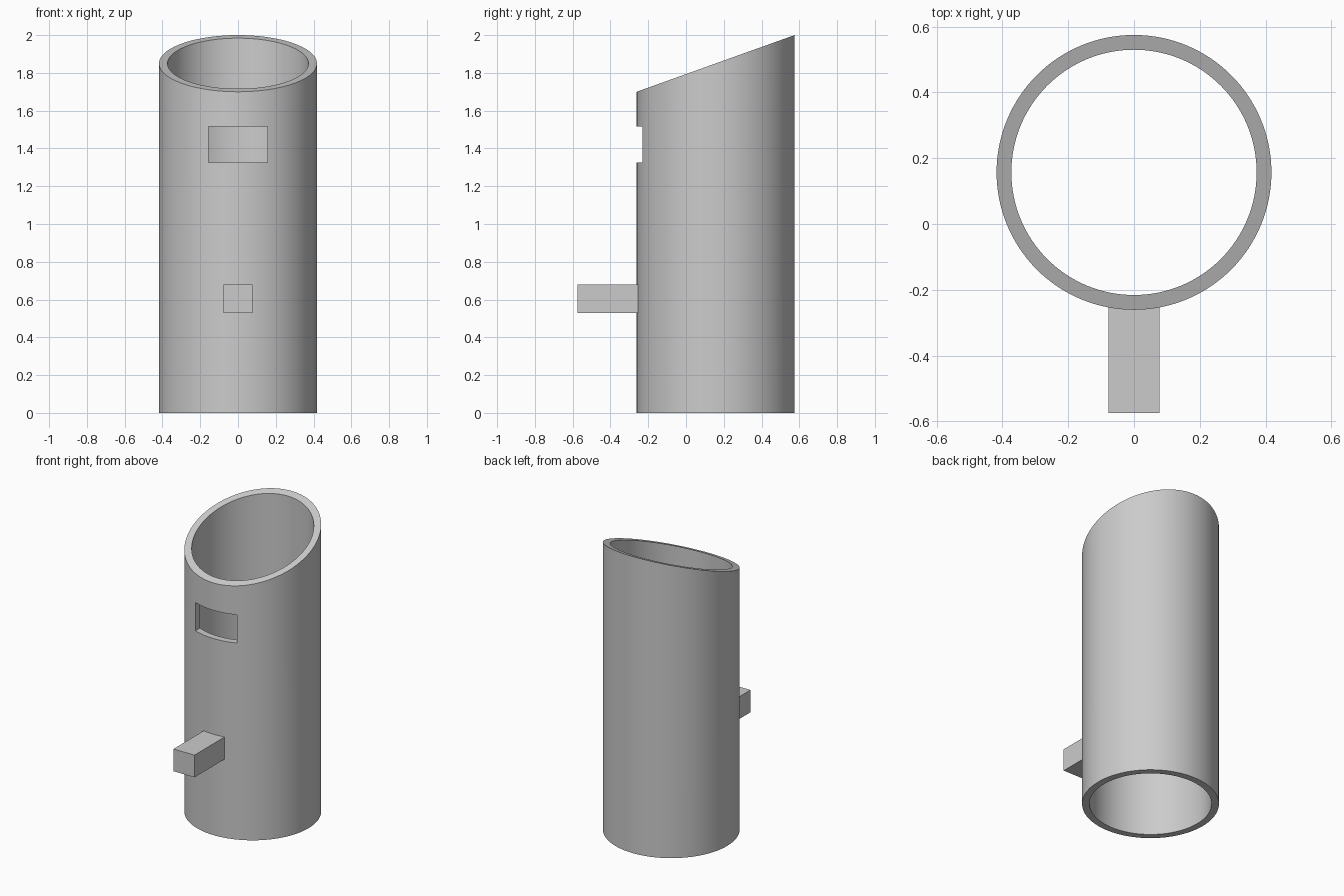
import bpy, bmesh
from math import cos, sin, tau

OUTER, INNER, CENTRE_Y = 0.418, 0.373, 0.157
SEGMENTS = 128

default = bpy.data.objects.get("Cube")
if default:
    bpy.data.objects.remove(default, do_unlink=True)

grey = bpy.data.materials.new("plain grey")
grey.use_nodes = True
colour = (0.6, 0.6, 0.6, 1)
grey.diffuse_color = colour
grey.node_tree.nodes["Principled BSDF"].inputs["Base Color"].default_value = colour


def add_object(name, bm):
    bmesh.ops.recalc_face_normals(bm, faces=bm.faces)
    mesh = bpy.data.meshes.new(name)
    bm.to_mesh(mesh)
    bm.free()
    mesh.materials.append(grey)
    obj = bpy.data.objects.new(name, mesh)
    bpy.context.collection.objects.link(obj)
    return obj


def box(name, low, high):
    bm = bmesh.new()
    bmesh.ops.create_cube(bm, size=1)
    for v in bm.verts:
        v.co = [(a + b) / 2 + c * (b - a) for a, b, c in zip(low, high, v.co)]
    return add_object(name, bm)


def rim_height(y):
    # The rim slopes up from front to back
    front = CENTRE_Y - OUTER
    return 1.70 + 0.30 * (y - front) / (2 * OUTER)


# Hollow tube with a slanted rim and an open base
bm = bmesh.new()
rings = []
for i in range(SEGMENTS):
    angle = tau * i / SEGMENTS
    section = []
    for radius, top in ((OUTER, 0), (OUTER, 1), (INNER, 1), (INNER, 0)):
        x, y = radius * cos(angle), CENTRE_Y + radius * sin(angle)
        section.append(bm.verts.new((x, y, rim_height(y) * top)))
    rings.append(section)
for i, a in enumerate(rings):
    b = rings[(i + 1) % SEGMENTS]
    for j in range(4):
        k = (j + 1) % 4
        bm.faces.new((a[j], b[j], b[k], a[k]))
tube = add_object("tube", bm)

# Rectangular window through the front wall
cutter = box("window_cutter", (-0.155, -0.5, 1.325), (0.155, 0, 1.515))
cutter.hide_render = True
cut = tube.modifiers.new("window", "BOOLEAN")
cut.operation = "DIFFERENCE"
cut.solver = "EXACT"
cut.object = cutter
bpy.ops.object.select_all(action="DESELECT")
tube.select_set(True)
bpy.context.view_layer.objects.active = tube
bpy.ops.object.modifier_apply(modifier=cut.name)
bpy.data.objects.remove(cutter, do_unlink=True)
bpy.ops.object.shade_smooth_by_angle()

# Square peg seated in the front wall
box("front_peg", (-0.078, -0.575, 0.53), (0.078, -0.235, 0.68))
